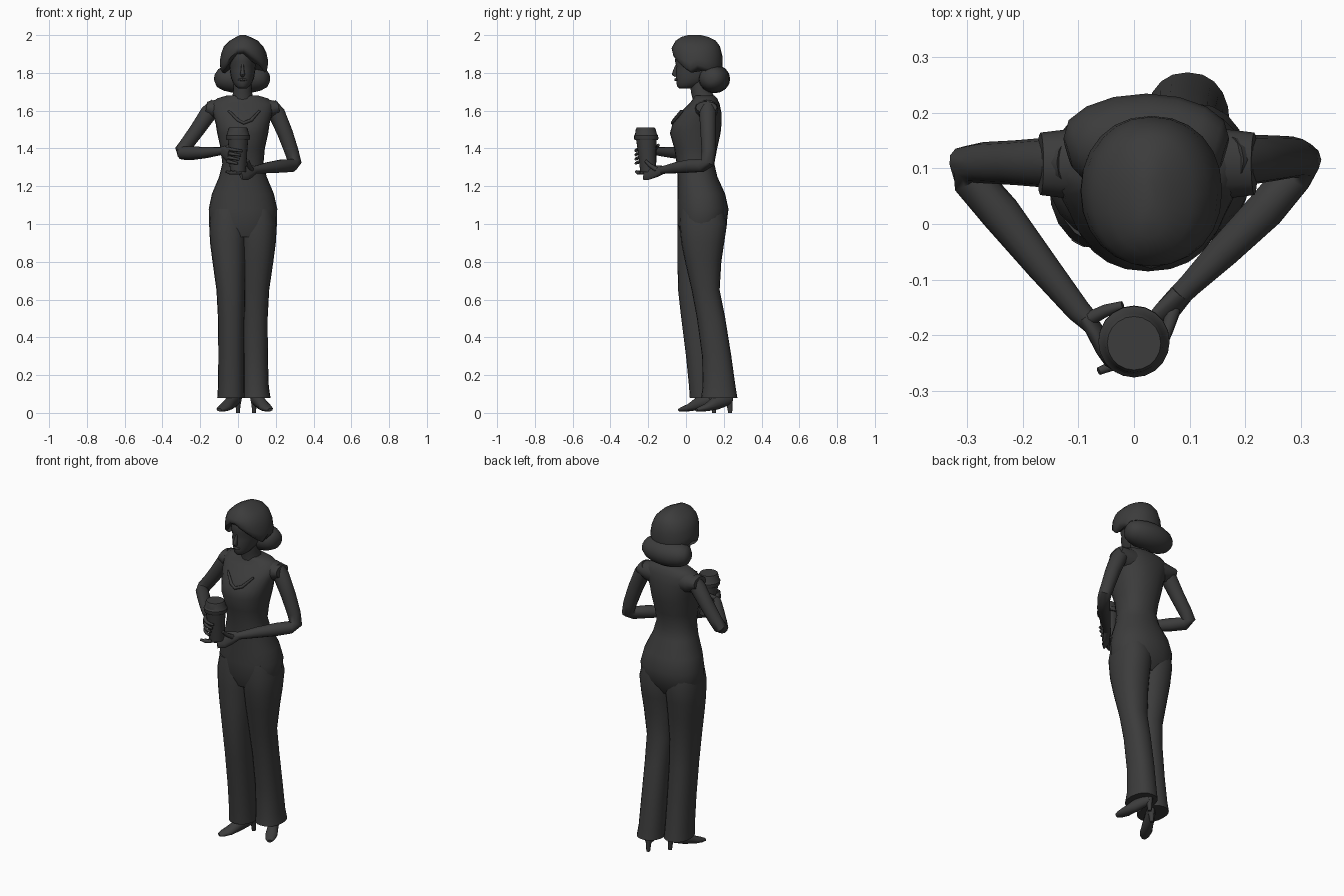
import bpy, bmesh, math
from mathutils import Vector

dark = bpy.data.materials.new("dark_grey")
dark.diffuse_color = (0.045, 0.045, 0.045, 1)


def skin(name, rings, angle=50):
    """Join rings of points into a closed, smooth-shaded tube."""
    bm = bmesh.new()
    vs = [[bm.verts.new(p) for p in r] for r in rings]
    n = len(vs[0])
    for a, b in zip(vs, vs[1:]):
        for i in range(n):
            j = (i + 1) % n
            bm.faces.new((a[i], a[j], b[j], b[i]))
    bm.faces.new(vs[0])
    bm.faces.new(vs[-1])
    bmesh.ops.recalc_face_normals(bm, faces=bm.faces)
    me = bpy.data.meshes.new(name)
    bm.to_mesh(me)
    bm.free()
    me.materials.append(dark)
    ob = bpy.data.objects.new(name, me)
    bpy.context.collection.objects.link(ob)
    bpy.ops.object.select_all(action='DESELECT')
    ob.select_set(True)
    bpy.context.view_layer.objects.active = ob
    bpy.ops.object.shade_smooth_by_angle(angle=math.radians(angle))
    return ob


def loft(name, rows, n=20, power=1.0, warp=None, angle=50):
    """Rows are (z, x min, x max, y min, y max); power < 1 squares the section."""
    rings = []
    for z, x0, x1, y0, y1 in rows:
        ring = []
        for k in range(n):
            a = 2 * math.pi * k / n
            c, s = math.cos(a), math.sin(a)
            c = math.copysign(abs(c) ** power, c)
            s = math.copysign(abs(s) ** power, s)
            p = Vector(((x0 + x1) / 2 + c * (x1 - x0) / 2, (y0 + y1) / 2 + s * (y1 - y0) / 2, z))
            ring.append(warp(p) if warp else p)
        rings.append(ring)
    return skin(name, rings, angle)


def tube(name, path, n=12, side=(0, 1, 0)):
    """Path points are (x, y, z, side radius, other radius)."""
    pts = [Vector(p[:3]) for p in path]
    side = Vector(side)
    rings = []
    for i, p in enumerate(pts):
        t = (pts[min(i + 1, len(pts) - 1)] - pts[max(i - 1, 0)]).normalized()
        side = (side - t * side.dot(t)).normalized()
        up = t.cross(side)
        r, h = path[i][3], path[i][-1]
        rings.append([p + side * r * math.cos(2 * math.pi * k / n) + up * h * math.sin(2 * math.pi * k / n)
                      for k in range(n)])
    return skin(name, rings)


# Torso, from hips to neckline
loft("bodice_and_hips", [
    (0.93, -.12, .17, -.02, .17), (1.0, -.152, .205, -.045, .215), (1.08, -.155, .208, -.045, .225),
    (1.16, -.138, .19, -.045, .207), (1.25, -.1, .152, -.045, .166), (1.32, -.083, .135, -.05, .15),
    (1.40, -.092, .142, -.062, .165), (1.48, -.11, .16, -.085, .183), (1.53, -.118, .167, -.072, .188),
    (1.59, -.135, .183, -.03, .187), (1.635, -.145, .192, .015, .178), (1.665, -.11, .158, .04, .165),
    (1.68, -.06, .108, .045, .15)], n=24, power=.9)

# Flared trouser legs, one slightly behind the other
loft("right_trouser_leg", [
    (1.08, -.14, .04, -.035, .19), (1.0, -.153, .05, -.046, .205), (.9, -.148, .045, -.046, .19),
    (.8, -.135, .042, -.045, .175), (.65, -.114, .038, -.042, .155), (.5, -.106, .035, -.025, .16),
    (.3, -.104, .034, 0, .18), (.14, -.106, .034, .016, .2), (.08, -.11, .036, .02, .21)], power=.88)
loft("left_trouser_leg", [
    (1.08, .01, .19, -.03, .2), (1.0, .0, .206, -.035, .217), (.9, .008, .2, -.025, .202),
    (.8, .012, .187, -.005, .187), (.65, .018, .165, .03, .178), (.5, .022, .157, .058, .208),
    (.3, .022, .158, .085, .24), (.14, .022, .163, .088, .262), (.08, .02, .172, .08, .272)], power=.88)

# Heeled shoes with toes turned out
for name, (tx, ty), (hx, hy) in (("right", (-.1, -.035), (0, .15)), ("left", (.17, .055), (.085, .235))):
    def at(f):
        return tx + (hx - tx) * f, ty + (hy - ty) * f
    tube(name + "_shoe", [(*at(0), .016, .014, .008), (*at(.1), .02, .026, .014), (*at(.28), .028, .034, .02),
                          (*at(.55), .05, .029, .035), (*at(.85), .07, .026, .035), (*at(1), .075, .018, .025)],
         side=(1, 0, 0))
    loft(name + "_heel", [(0, hx - .01, hx + .01, hy - .012, hy + .01),
                          (.04, hx - .013, hx + .013, hy - .02, hy + .012),
                          (.085, hx - .022, hx + .022, hy - .035, hy + .015)], n=10)

# Cap sleeves, flared at the shoulder
for name, s in (("right", -1), ("left", 1)):
    x = .024
    tube(name + "_cap_sleeve", [(x + s * .08, .105, 1.605, .065, .07), (x + s * .135, .108, 1.607, .063, .056),
                                (x + s * .192, .108, 1.618, .056, .031)], n=14)

# Bent arms
tube("right_arm", [
    (-.11, .11, 1.625, .045), (-.155, .11, 1.588, .045), (-.215, .11, 1.5, .04), (-.27, .11, 1.425, .037),
    (-.297, .107, 1.39, .037), (-.292, .08, 1.375, .035), (-.24, .02, 1.375, .036),
    (-.165, -.075, 1.378, .029), (-.1, -.155, 1.385, .022), (-.075, -.18, 1.388, .018)])
tube("left_arm", [
    (.165, .115, 1.625, .045), (.205, .115, 1.585, .045), (.25, .118, 1.48, .041), (.285, .12, 1.38, .037),
    (.3, .115, 1.325, .036), (.285, .085, 1.31, .035), (.235, .025, 1.307, .036),
    (.16, -.05, 1.298, .03), (.1, -.11, 1.288, .022), (.07, -.14, 1.283, .02)])

# Takeaway cup with lid, leaning slightly forward
def lean(p):
    return p + Vector((0, -.06 * (p.z - 1.28), 0))


def round_rows(rows, cx, cy):
    return [(z, cx - r, cx + r, cy - r, cy + r) for z, r in rows]


loft("cup", round_rows([(1.275, .042), (1.40, .05), (1.455, .055)], 0, -.2), n=20, warp=lean, angle=30)
loft("cup_lid", round_rows([(1.445, .061), (1.452, .064), (1.468, .064), (1.475, .058), (1.5, .053),
                            (1.51, .048)], 0, -.2), n=20, warp=lean, angle=30)

# Right hand wrapped around the cup
tube("right_palm", [(-.09, -.165, 1.387, .014, .022), (-.072, -.188, 1.382, .016, .034),
                    (-.058, -.222, 1.37, .013, .038), (-.045, -.245, 1.362, .01, .036)], side=(1, 0, 0))
for i in range(4):
    z = 1.398 - .022 * i
    arc = []
    for k in range(5):
        a = math.radians(205 + k * (22 - 2 * i))
        arc.append((.059 * math.cos(a), -.207 + .059 * math.sin(a), z - .003 * k, .0105 - .001 * k))
    tube(f"right_finger_{i + 1}", arc, n=8, side=(0, 0, 1))
tube("right_thumb", [(-.08, -.17, 1.395, .013), (-.05, -.155, 1.41, .011), (-.02, -.146, 1.418, .008)],
     n=8, side=(0, 0, 1))

# Left hand supporting the base of the cup
tube("left_palm", [(.085, -.125, 1.286, .024, .02), (.06, -.155, 1.279, .036, .018),
                   (.035, -.19, 1.272, .044, .014), (.01, -.215, 1.27, .04, .01)], side=(.7, .7, 0))
for i in range(4):
    o = (i - 1.5) * .019
    tube(f"left_finger_{i + 1}", [(.02 + o, -.21 + o, 1.271, .01), (-.012 + o, -.232 + o * .8, 1.27, .009),
                                  (-.035 + o, -.247 + o * .6, 1.278, .007)], n=8, side=(0, 0, 1))
tube("left_thumb", [(.07, -.155, 1.288, .014), (.06, -.19, 1.31, .011), (.052, -.215, 1.335, .008)], n=8)

# Neck and head
tube("neck", [(.024, .1, 1.63, .07, .065), (.024, .09, 1.67, .056, .055), (.024, .075, 1.71, .05, .048),
              (.024, .07, 1.77, .05, .048)], n=16)
c = .024
loft("head", [(z, c - w, c + w, a, b) for z, w, a, b in (
    (1.718, .022, -.036, .03), (1.73, .038, -.048, .07), (1.75, .052, -.05, .11), (1.775, .061, -.053, .14),
    (1.81, .067, -.053, .16), (1.835, .07, -.05, .17), (1.86, .073, -.058, .175), (1.9, .074, -.055, .175),
    (1.95, .06, -.03, .15))])
tube("nose", [(c, -.048, 1.845, .006, .006), (c, -.056, 1.815, .009, .011), (c, -.062, 1.793, .013, .013),
              (c, -.052, 1.783, .009, .009)], n=8, side=(1, 0, 0))
tube("lips", [(c - .022, -.046, 1.764, .004), (c, -.054, 1.764, .008), (c + .022, -.046, 1.764, .004)],
     n=8, side=(0, 0, 1))


# Hair: swept cap, open at the forehead and lower at the back
def sweep(p):
    low = max(0, min(1, (1.94 - p.z) / .1))
    p.z -= low * .36 * (p.y - .02)
    if p.y < .05:
        p.z += low * .05 * max(0, 1 - abs(p.x - .015) / .07) - low * .035 * max(0, abs(p.x - .03) - .06) / .05
    return p


loft("hair_cap", [
    (1.84, -.085, .145, -.055, .18), (1.855, -.096, .158, -.072, .19), (1.88, -.095, .158, -.075, .194),
    (1.91, -.088, .15, -.076, .192), (1.94, -.075, .134, -.072, .18), (1.97, -.045, .105, -.055, .158),
    (1.99, -.01, .065, -.025, .12), (2.0, .01, .04, .01, .08)], n=24, power=.93, warp=sweep, angle=60)

# Hair: rolled bob around the nape
bob = []
for k in range(9):
    f = math.pi * (k + .35) / 8.7
    u, r = -math.cos(f), max(.2, math.sin(f) ** .55)
    bob.append((.022 + .142 * u, .15 - .022 * u * u, 1.768 + .006 * u * u, .084 * r, .076 * r))
tube("hair_roll", bob, n=16)

# Draped fold across the neckline
tube("neckline_fold", [(-.05, -.025, 1.6, .006), (0, -.063, 1.55, .009), (.03, -.072, 1.535, .009),
                       (.07, -.06, 1.55, .009), (.115, -.018, 1.6, .006)], n=8, side=(0, 0, 1))
